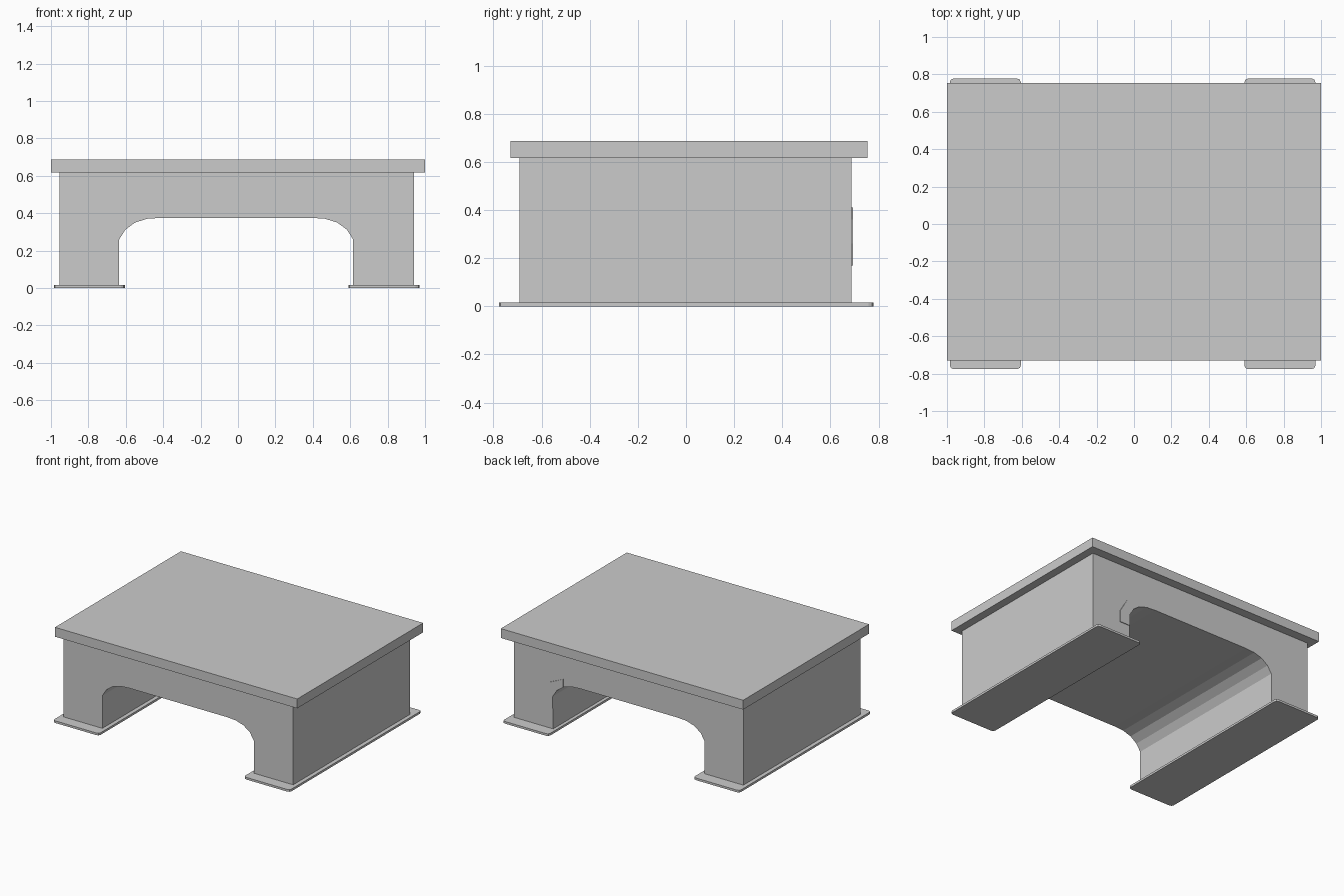
import bpy
import bmesh

if "Cube" in bpy.data.objects:
    bpy.data.objects.remove(bpy.data.objects["Cube"])


def prism(name, points, depth, axis, start):
    """Extrude a 2D outline along y (x,z outline) or z (x,y outline)."""
    bm = bmesh.new()
    if axis == 'y':
        verts = [bm.verts.new((a, start, b)) for a, b in points]
        move = (0, depth, 0)
    else:
        verts = [bm.verts.new((a, b, start)) for a, b in points]
        move = (0, 0, depth)
    face = bm.faces.new(verts)
    ext = bmesh.ops.extrude_face_region(bm, geom=[face], use_keep_orig=True)
    new = [g for g in ext['geom'] if isinstance(g, bmesh.types.BMVert)]
    bmesh.ops.translate(bm, verts=new, vec=move)
    bmesh.ops.recalc_face_normals(bm, faces=bm.faces[:])
    mesh = bpy.data.meshes.new(name)
    bm.to_mesh(mesh)
    bm.free()
    obj = bpy.data.objects.new(name, mesh)
    bpy.context.collection.objects.link(obj)
    return obj


def rect(x0, x1, y0, y1, c=0.0):
    """Rectangle outline, with two-step rounded corners when c > 0."""
    if c == 0:
        return [(x0, y0), (x1, y0), (x1, y1), (x0, y1)]
    k = c * 0.3
    return [(x0 + c, y0), (x1 - c, y0), (x1 - k, y0 + k), (x1, y0 + c),
            (x1, y1 - c), (x1 - k, y1 - k), (x1 - c, y1), (x0 + c, y1),
            (x0 + k, y1 - k), (x0, y1 - c), (x0, y0 + c), (x0 + k, y0 + k)]


# Table top
prism("table_top", rect(-1, 1, -0.73, 0.755), 0.07, 'z', 0.617)

# Arched body: the curve of one shoulder is mirrored about the arch centre
mid = -0.01
shoulder = [(0.625, 0.26), (0.592, 0.312), (0.54, 0.35), (0.475, 0.37), (0.40, 0.375)]
right_arch = [(mid + x, z) for x, z in shoulder]
left_arch = [(mid - x, z) for x, z in reversed(shoulder)]
outline = ([(-0.955, 0.015), (-0.955, 0.617), (0.94, 0.617), (0.94, 0.015), (0.615, 0.015)]
           + right_arch + left_arch + [(-0.635, 0.015)])
prism("arched_body", outline, 1.38, 'y', -0.692)

# Slim raised patch beside the arch on the back
patch = [(0.615, 0.17), (0.70, 0.17), (0.70, 0.26), (0.64, 0.36), (0.53, 0.41)]
prism("back_arch_trim", patch + right_arch[2::-1], 0.006, 'y', 0.687)

# Foot plates
for side, x0, x1 in (("left", -0.985, -0.605), ("right", 0.59, 0.97)):
    prism(side + "_foot_plate", rect(x0, x1, -0.776, 0.778, 0.02), 0.016, 'z', 0)
